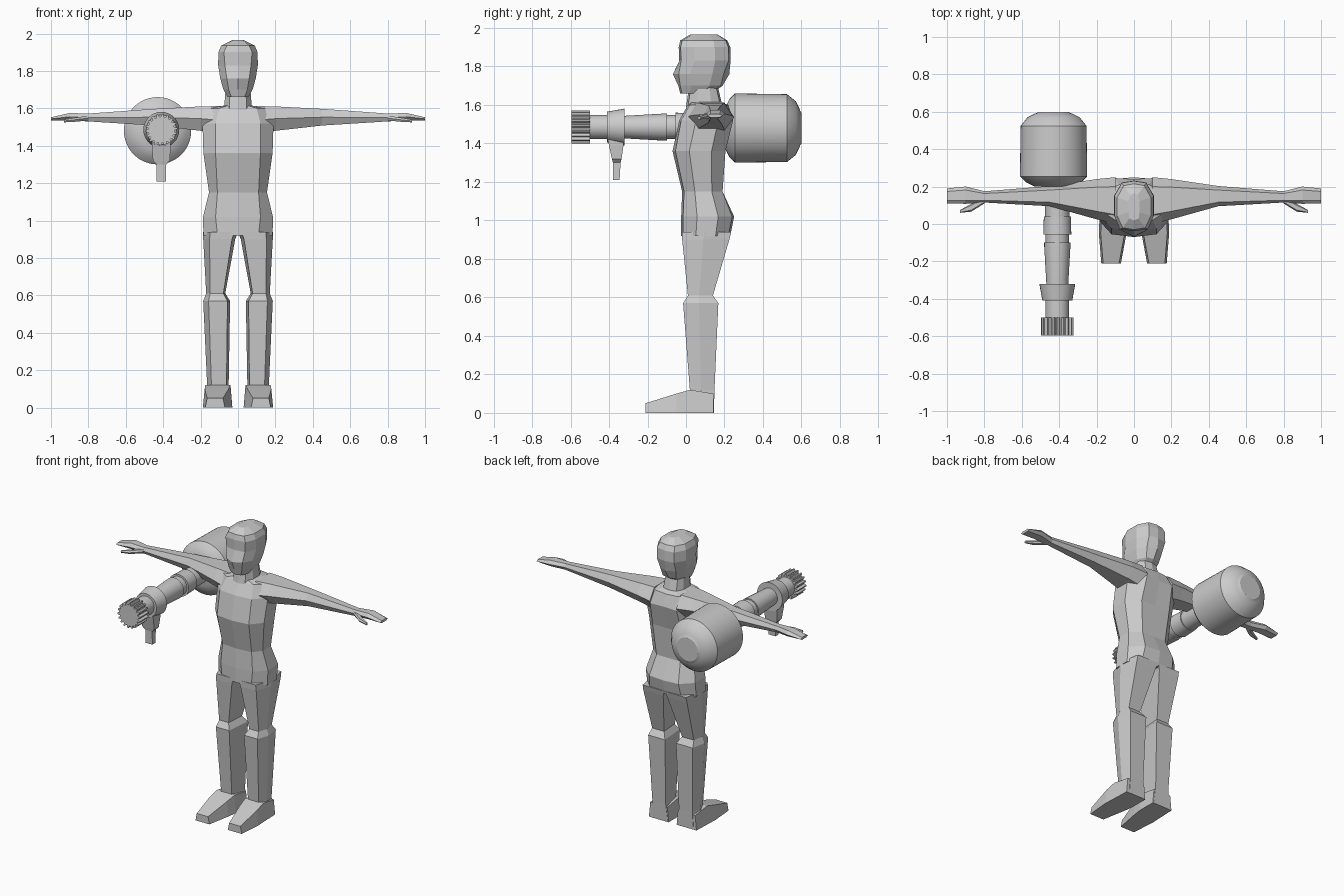
import bpy, bmesh
from math import sin, cos, pi

cube = bpy.data.objects.get("Cube")
if cube:
    bpy.data.objects.remove(cube, do_unlink=True)

grey = bpy.data.materials.new("plain grey")
grey.use_nodes = True
colour = (0.6, 0.6, 0.6, 1)
grey.diffuse_color = colour
grey.node_tree.nodes["Principled BSDF"].inputs["Base Color"].default_value = colour


def loft(name, rings, mirror=False, smooth=False):
    """Skin a list of equal-sized closed point rings and cap both ends."""
    bm = bmesh.new()
    rows = [[bm.verts.new(p) for p in ring] for ring in rings]
    n = len(rows[0])
    for a, b in zip(rows, rows[1:]):
        for i in range(n):
            j = (i + 1) % n
            bm.faces.new((a[i], a[j], b[j], b[i]))
    bm.faces.new(rows[0])
    bm.faces.new(rows[-1])
    bmesh.ops.recalc_face_normals(bm, faces=bm.faces)
    mesh = bpy.data.meshes.new(name)
    bm.to_mesh(mesh)
    bm.free()
    mesh.materials.append(grey)
    ob = bpy.data.objects.new(name, mesh)
    bpy.context.collection.objects.link(ob)
    if mirror:
        ob.modifiers.new("Mirror", 'MIRROR').use_clip = True
    if smooth:
        bpy.ops.object.select_all(action='DESELECT')
        ob.select_set(True)
        bpy.context.view_layer.objects.active = ob
        bpy.ops.object.shade_smooth_by_angle(angle=0.6)
    return ob


def body_ring(z, w, wf, wb, front, back, cheek=0.01, spine=0.0):
    """Symmetric ten-sided horizontal section."""
    d = back - front
    half = [(wf, front + cheek), (w, front + 0.3 * d),
            (w, front + 0.7 * d), (wb, back - cheek)]
    pts = [(0, front)] + half + [(0, back - spine)] + [(-x, y) for x, y in reversed(half)]
    return [(x, y, z) for x, y in pts]


def leg_ring(z, inner, outer, front, back):
    w, d = outer - inner, back - front
    pts = [(inner + 0.1 * w, front), (outer - 0.2 * w, front),
           (outer, front + 0.45 * d), (outer - 0.12 * w, back), (inner, back)]
    return [(x, y, z) for x, y in pts]


def arm_ring(x, front, back, low, high):
    m, d = (low + high) / 2, back - front
    a, b = front + 0.2 * d, back - 0.2 * d
    pts = [(front, m), (a, high), (b, high), (back, m), (b, low), (a, low)]
    return [(x, y, z) for y, z in pts]


def box_ring_y(y, x0, x1, low, high):
    return [(x0, y, low), (x1, y, low), (x1 - 0.01, y, high), (x0 + 0.01, y, high)]


def lathe(name, profile, cx, cz, sides=32):
    """Round part turned about a front-to-back axis from (y, radius) pairs."""
    angles = [2 * pi * i / sides for i in range(sides)]
    return loft(name, [[(cx + r * cos(t), y, cz + r * sin(t)) for t in angles]
                       for y, r in profile], smooth=True)


# Torso
loft("torso", [
    body_ring(0.92, 0.185, 0.11, 0.12, -0.025, 0.23),
    body_ring(1.02, 0.187, 0.12, 0.11, -0.025, 0.25),
    body_ring(1.15, 0.155, 0.11, 0.09, -0.02, 0.2, spine=0.01),
    body_ring(1.36, 0.185, 0.12, 0.11, -0.07, 0.22, 0.015, 0.015),
    body_ring(1.52, 0.19, 0.12, 0.1, -0.035, 0.255, 0.01, 0.015),
    body_ring(1.6, 0.18, 0.1, 0.08, 0.01, 0.22),
    body_ring(1.615, 0.07, 0.05, 0.05, 0.02, 0.18)])

# Neck and head
loft("neck", [
    body_ring(1.59, 0.075, 0.045, 0.05, 0.0, 0.19),
    body_ring(1.72, 0.065, 0.045, 0.045, 0.02, 0.16)])
loft("head", [
    body_ring(1.66, 0.055, 0.035, 0.035, -0.03, 0.13),
    body_ring(1.70, 0.078, 0.05, 0.05, -0.04, 0.19),
    body_ring(1.76, 0.095, 0.06, 0.06, -0.068, 0.225, 0.03),
    body_ring(1.83, 0.106, 0.07, 0.065, -0.035, 0.232),
    body_ring(1.90, 0.105, 0.075, 0.065, -0.038, 0.23),
    body_ring(1.935, 0.09, 0.06, 0.055, -0.03, 0.215),
    body_ring(1.965, 0.03, 0.025, 0.02, 0.02, 0.165)])

# Legs
loft("leg", [
    leg_ring(0.94, 0.0, 0.186, -0.022, 0.235),
    leg_ring(0.9, 0.015, 0.186, -0.02, 0.225),
    leg_ring(0.61, 0.068, 0.17, 0.01, 0.14),
    leg_ring(0.57, 0.042, 0.186, -0.015, 0.168),
    leg_ring(0.12, 0.05, 0.165, 0.02, 0.148),
    leg_ring(0.0, 0.035, 0.175, 0.02, 0.145)], mirror=True)
loft("foot", [
    box_ring_y(0.144, 0.03, 0.18, 0, 0.1),
    box_ring_y(0.02, 0.03, 0.185, 0, 0.12),
    box_ring_y(-0.05, 0.04, 0.188, 0, 0.1),
    box_ring_y(-0.21, 0.07, 0.175, 0, 0.05)], mirror=True)

# Arms with flat hands and thumbs
loft("arm", [
    arm_ring(0.1, 0.0, 0.25, 1.46, 1.612),
    arm_ring(0.2, 0.025, 0.24, 1.48, 1.61),
    arm_ring(0.45, 0.095, 0.203, 1.508, 1.597),
    arm_ring(0.8, 0.115, 0.175, 1.53, 1.572),
    arm_ring(0.9, 0.108, 0.2, 1.535, 1.575),
    arm_ring(1.0, 0.11, 0.19, 1.535, 1.552)], mirror=True)
loft("thumb", [
    arm_ring(0.8, 0.11, 0.145, 1.535, 1.56),
    arm_ring(0.87, 0.066, 0.108, 1.528, 1.55),
    arm_ring(0.93, 0.06, 0.075, 1.525, 1.54)], mirror=True)

# Shoulder device: tank, tube, collar and toothed muzzle
GX, GZ = -0.41, 1.485
lathe("tank", [(0.2, 0.1), (0.225, 0.15), (0.255, 0.18), (0.525, 0.176),
               (0.57, 0.14), (0.59, 0.1), (0.593, 0.09), (0.6, 0.08)], -0.43, 1.48, 48)
lathe("rear_tube", [(-0.055, 0.075), (0.04, 0.072), (0.04, 0.065), (0.22, 0.065)], GX, GZ)
lathe("tube_joint", [(-0.105, 0.062), (-0.05, 0.062)], GX, GZ)
lathe("main_tube", [(-0.33, 0.058), (-0.12, 0.07), (-0.1, 0.07)], GX, GZ)
lathe("collar", [(-0.41, 0.08), (-0.32, 0.096)], GX, GZ)
lathe("muzzle_neck", [(-0.51, 0.063), (-0.4, 0.063)], GX, GZ)
TEETH = 18
outline = []
for i in range(TEETH * 4):
    r = 0.086 if i % 4 < 2 else 0.07
    t = 2 * pi * (i + 0.5) / (TEETH * 4)
    outline.append((GX + r * cos(t), GZ + r * sin(t)))
loft("toothed_muzzle", [[(x, y, z) for x, z in outline] for y in (-0.595, -0.5)])


def grip_ring(z, half, y0, y1):
    return [(GX - half, y0, z), (GX + half, y0, z), (GX + half, y1, z), (GX - half, y1, z)]


# Lever hanging under the collar
loft("lever", [
    grip_ring(1.44, 0.05, -0.41, -0.32),
    grip_ring(1.39, 0.05, -0.4, -0.325),
    grip_ring(1.32, 0.045, -0.385, -0.335),
    grip_ring(1.3, 0.026, -0.38, -0.34),
    grip_ring(1.21, 0.026, -0.378, -0.345)])
